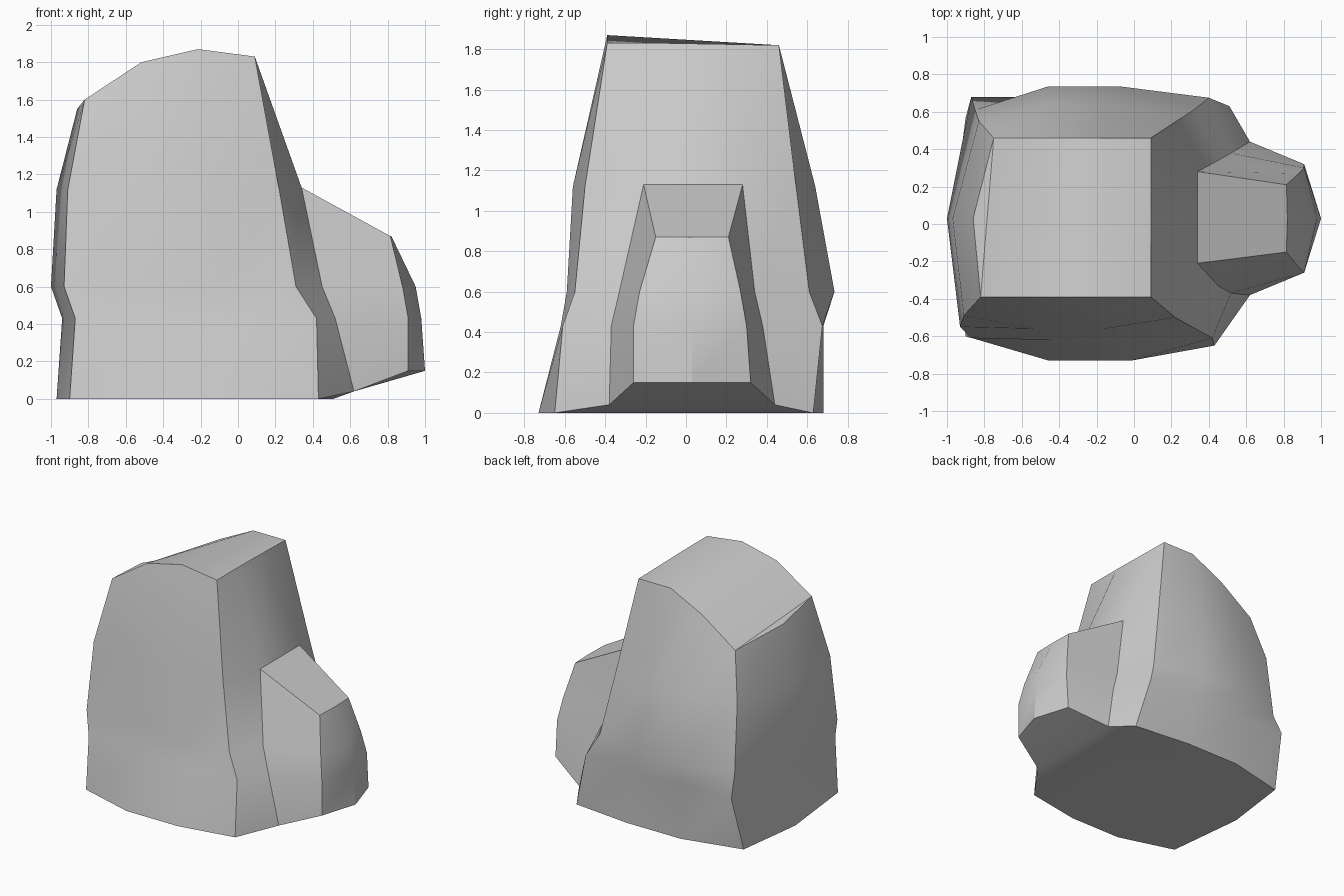
import bpy
import bmesh
import math
from mathutils import Vector

cube = bpy.data.objects.get("Cube")
if cube:
    bpy.data.objects.remove(cube)

# Plain grey stone
stone = bpy.data.materials.new("grey_stone")
stone.use_nodes = True
colour = (0.6, 0.6, 0.6, 1.0)
stone.diffuse_color = colour
stone.node_tree.nodes["Principled BSDF"].inputs["Base Color"].default_value = colour


def bowed(start, end, bulge_y):
    """Two points a third and two thirds along an edge, pushed to bulge_y."""
    a, b = Vector(start), Vector(end)
    points = [a.lerp(b, 1 / 3), a.lerp(b, 2 / 3)]
    for p in points:
        p.y = bulge_y
    return points


def ring(z, front_left, front_right, back_right, back_left,
         front_y, back_y, side_x, root_x, root_front, root_back, root_z):
    """Closed outline: front edge, nub side, back edge, bowed far side."""
    corners = [Vector((x, y, z)) for x, y in
               (front_left, front_right, back_right, back_left)]
    fl, fr, br, bl = corners
    return [fl, *bowed(fl, fr, front_y), fr,
            Vector((root_x, root_front, root_z)), Vector((root_x, root_back, root_z)),
            br, *bowed(br, bl, back_y), bl, Vector((side_x, 0.03, z))]


# Body outlines from the ground up
rings = [
    ring(0, (-.9, -.6), (.43, -.65), (.51, .63), (-.9, .57),
         -.73, .68, -.97, .62, -.38, .44, .04),
    ring(.43, (-.87, -.61), (.42, -.61), (.4, .675), (-.87, .68),
         -.62, .68, -.94, .52, -.37, .38, .43),
    ring(.6, (-.93, -.55), (.31, -.55), (.32, .61), (-.85, .61),
         -.59, .735, -1, .45, -.33, .34, .6),
    ring(1.12, (-.91, -.49), (.22, -.5), (.22, .545), (-.83, .55),
         -.56, .64, -.97, .34, -.21, .28, 1.13),
    ring(1.83, (-.82, -.39), (.09, -.39), (.09, .46), (-.75, .46),
         -.39, .46, -.86, .09, -.1, .18, 1.83),
]
# Arched roof heights, following the order of the outline
roof = [1.6, 1.8, 1.87, 1.83, 1.83, 1.825, 1.82, 1.82, 1.68, 1.48, 1.55]
for point, height in zip(rings[-1], roof):
    point.z = height

# Outer end of the side nub, row by row: edge x, middle x, front y, back y, z
nub_rows = [
    (.91, 1, -.26, .32, .15),
    (.91, .98, -.26, .3, .43),
    (.88, .95, -.23, .27, .6),
    (.815, .82, -.15, .21, .87),
]

bm = bmesh.new()
body = [[bm.verts.new(p) for p in r] for r in rings]
count = len(body[0])
ROOT = 4

# Walls, leaving the opening where the nub joins
for level, (low, high) in enumerate(zip(body, body[1:])):
    for i in range(count):
        j = (i + 1) % count
        if i == ROOT and level < len(nub_rows) - 1:
            continue
        bm.faces.new((low[i], low[j], high[j], high[i]))

# Roof strips running front to back
top = body[-1]
bm.faces.new((top[0], top[9], top[10]))
bm.faces.new((top[0], top[1], top[8], top[9]))
bm.faces.new((top[1], top[2], top[7], top[8]))
bm.faces.new(top[2:8])

# Flat base and the sloping strip below the nub
base = body[0]
bm.faces.new([v for i, v in enumerate(base) if i not in (ROOT, ROOT + 1)])
bm.faces.new(base[ROOT - 1:ROOT + 3])

# Side nub: sides, bowed end, top and underside
nub = [[base_ring[ROOT],
        bm.verts.new((edge, front, z)),
        bm.verts.new((middle, .03, z)),
        bm.verts.new((edge, back, z)),
        base_ring[ROOT + 1]]
       for base_ring, (edge, middle, front, back, z) in zip(body, nub_rows)]
for low, high in zip(nub, nub[1:]):
    for i in range(len(low) - 1):
        bm.faces.new((low[i], low[i + 1], high[i + 1], high[i]))
bm.faces.new(nub[0])
bm.faces.new(nub[-1])

bmesh.ops.recalc_face_normals(bm, faces=bm.faces)
mesh = bpy.data.meshes.new("boulder")
bm.to_mesh(mesh)
bm.free()
mesh.materials.append(stone)
boulder = bpy.data.objects.new("boulder", mesh)
bpy.context.collection.objects.link(boulder)

# Smooth faces with sharp ridges kept
bpy.ops.object.select_all(action="DESELECT")
boulder.select_set(True)
bpy.context.view_layer.objects.active = boulder
bpy.ops.object.shade_smooth_by_angle(angle=math.radians(30))
